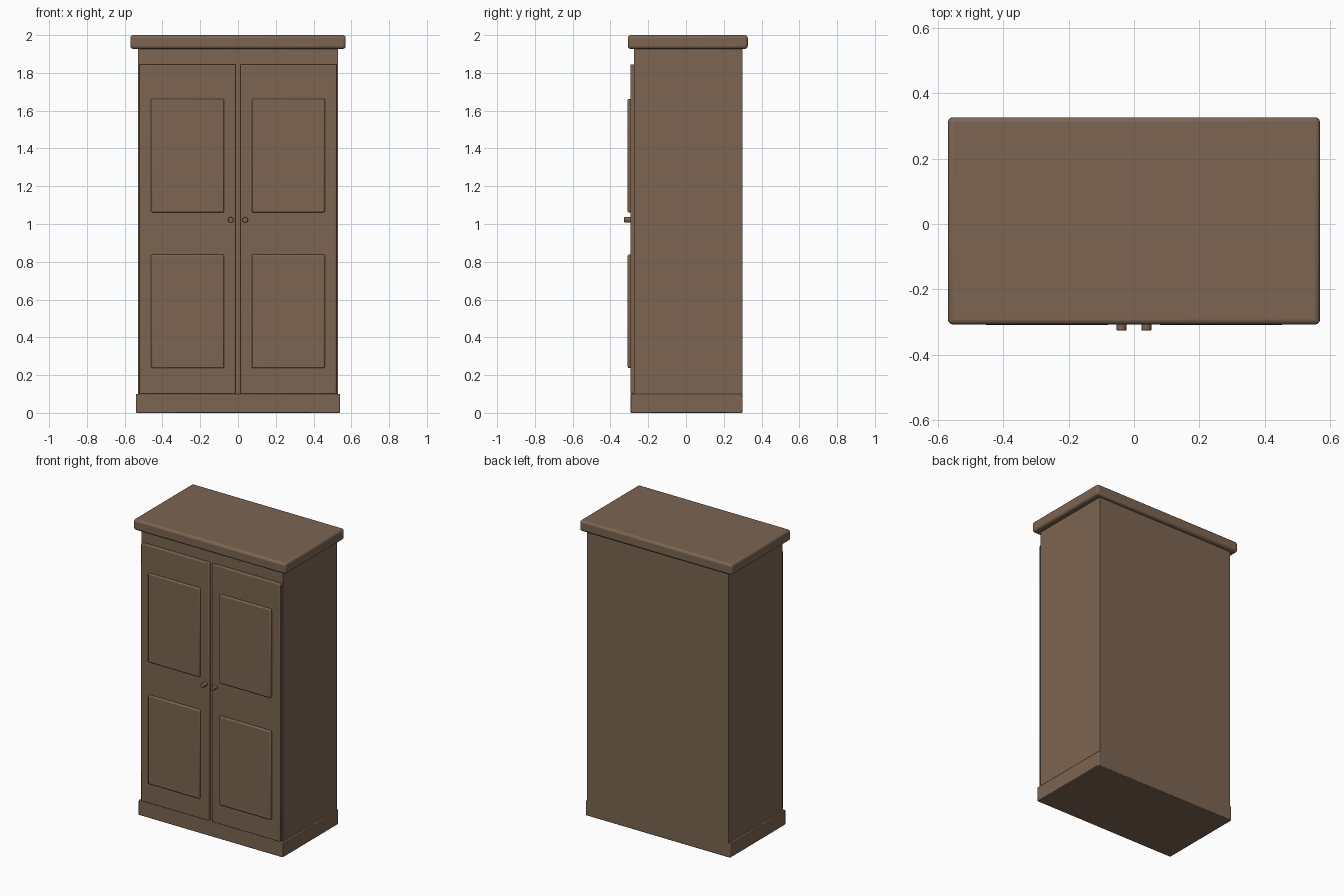
import bpy
import math

cube = bpy.data.objects.get("Cube")
if cube:
    bpy.data.objects.remove(cube, do_unlink=True)

wood = bpy.data.materials.new("brown_wood")
wood.use_nodes = True
colour = (0.20, 0.13, 0.084, 1)
wood.diffuse_color = colour
bsdf = next(n for n in wood.node_tree.nodes if n.type == 'BSDF_PRINCIPLED')
bsdf.inputs["Base Color"].default_value = colour


def finish(name, bevel, segments):
    """Name and colour the active object, round its edges and smooth it."""
    obj = bpy.context.object
    obj.name = name
    obj.data.materials.append(wood)
    if bevel:
        mod = obj.modifiers.new("rounded_edges", 'BEVEL')
        mod.width = bevel
        mod.segments = segments
        mod.limit_method = 'ANGLE'
    bpy.ops.object.shade_smooth_by_angle(angle=math.radians(35))
    return obj


def box(name, x, y, z, bevel=0.0, segments=2):
    """Box spanning the given (low, high) ranges."""
    spans = (x, y, z)
    bpy.ops.mesh.primitive_cube_add(size=1, location=[sum(s) / 2 for s in spans])
    obj = bpy.context.object
    obj.scale = [s[1] - s[0] for s in spans]
    bpy.ops.object.transform_apply(location=False, rotation=False, scale=True)
    return finish(name, bevel, segments)


# Carcass, plinth and overhanging top
box("cabinet_body", (-0.53, 0.53), (-0.275, 0.30), (0.09, 1.935))
box("plinth", (-0.54, 0.54), (-0.293, 0.30), (0, 0.10), 0.004)
box("top_board", (-0.57, 0.57), (-0.308, 0.327), (1.927, 2.0), 0.015, 3)

# Two mirrored doors, each with two raised panels and a knob
for side, sign in (("left", 1), ("right", -1)):
    def span(a, b):
        return tuple(sorted((sign * a, sign * b)))

    box(side + "_door", span(0.012, 0.522), (-0.295, -0.27), (0.10, 1.845), 0.006)
    for level, bottom in (("lower", 0.237), ("upper", 1.061)):
        box(f"{side}_{level}_panel", span(0.073, 0.46), (-0.309, -0.285),
            (bottom, bottom + 0.601), 0.007)

    bpy.ops.mesh.primitive_cylinder_add(
        vertices=24, radius=0.015, depth=0.042,
        location=(sign * 0.038, -0.306, 1.022), rotation=(math.pi / 2, 0, 0))
    finish(side + "_knob", 0.003, 2)
